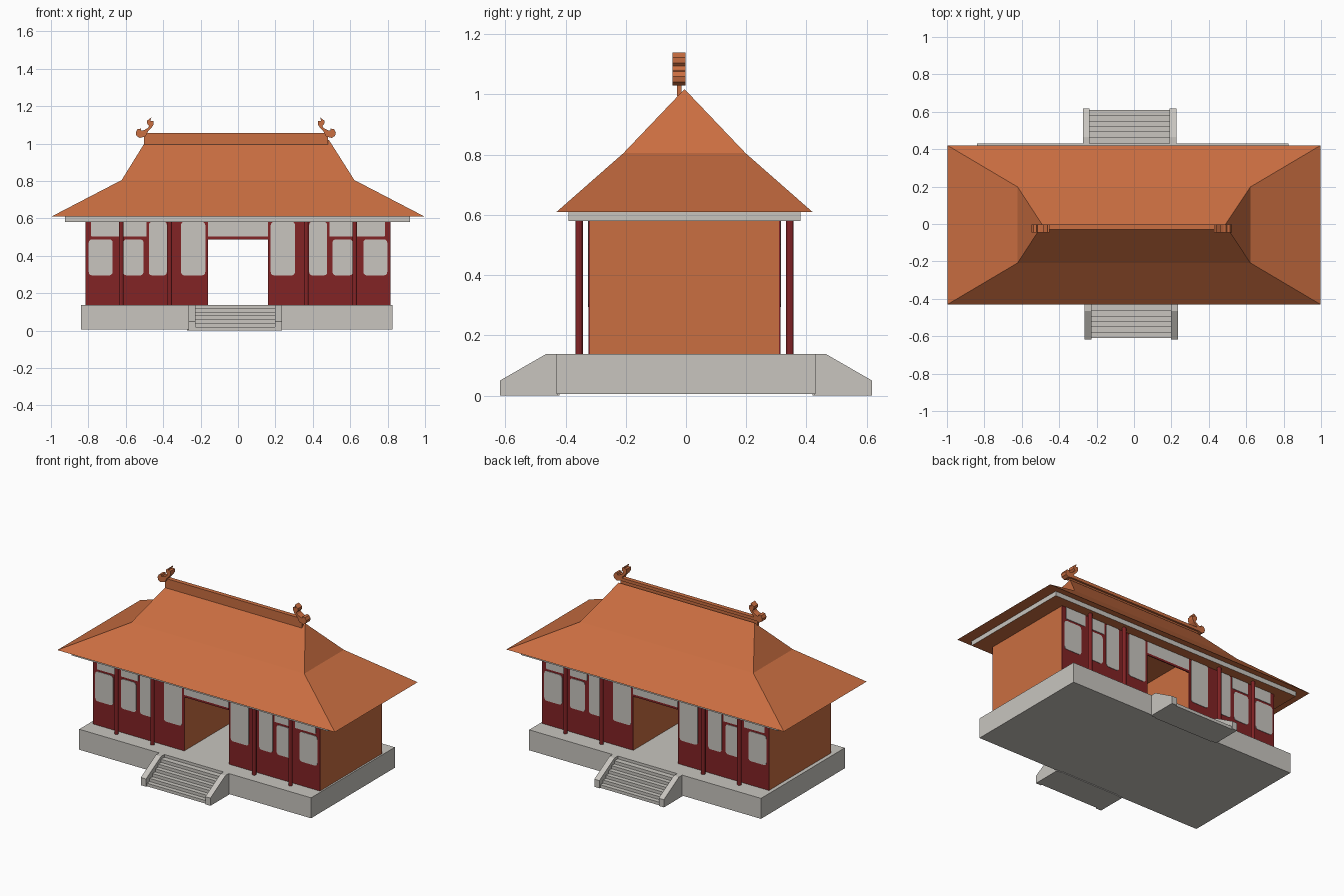
import bpy, bmesh, math
from mathutils import Vector

if "Cube" in bpy.data.objects:
    bpy.data.objects.remove(bpy.data.objects["Cube"])

def lin(r, g, b):
    f = lambda c: (c / 255 / 12.92) if c <= 10 else ((c / 255 + 0.055) / 1.055) ** 2.4
    return (f(r), f(g), f(b), 1)

def material(name, rgb):
    m = bpy.data.materials.new(name)
    m.diffuse_color = lin(*rgb)
    m.use_nodes = True
    m.node_tree.nodes["Principled BSDF"].inputs["Base Color"].default_value = m.diffuse_color
    return m

STONE = material("pale stone grey", (200, 197, 191))
TILE = material("terracotta orange", (202, 110, 65))
RED = material("deep red", (130, 35, 37))
CY = -0.005  # the hall sits slightly forward of the platform centre

def finish(name, bm, *mats):
    bmesh.ops.recalc_face_normals(bm, faces=bm.faces)
    me = bpy.data.meshes.new(name)
    bm.to_mesh(me)
    bm.free()
    ob = bpy.data.objects.new(name, me)
    for m in mats:
        me.materials.append(m)
    bpy.context.collection.objects.link(ob)
    return ob

def prism(name, pts, offset, mat):
    """Extrude a closed outline of 3D points by an offset."""
    bm = bmesh.new()
    face = bm.faces.new([bm.verts.new(p) for p in pts])
    ext = bmesh.ops.extrude_face_region(bm, geom=[face], use_keep_orig=True)
    verts = [g for g in ext["geom"] if isinstance(g, bmesh.types.BMVert)]
    bmesh.ops.translate(bm, verts=verts, vec=Vector(offset))
    return finish(name, bm, mat)

def box(name, x0, x1, y0, y1, z0, z1, mat):
    y0, y1 = sorted((y0, y1))
    return prism(name, [(x0, y0, z0), (x1, y0, z0), (x1, y1, z0), (x0, y1, z0)],
                 (0, 0, z1 - z0), mat)

def panel(name, x0, x1, z0, z1, side, mat, r=0.018):
    """Thin round-cornered window plate on the front (-1) or back (+1) wall."""
    x0, x1 = sorted((x0, x1))
    pts = []
    for cx, cz, a0 in ((x1 - r, z1 - r, 0), (x0 + r, z1 - r, 90),
                       (x0 + r, z0 + r, 180), (x1 - r, z0 + r, 270)):
        for i in range(4):
            a = math.radians(a0 + 30 * i)
            pts.append((cx + r * math.cos(a), CY + side * 0.317, cz + r * math.sin(a)))
    return prism(name, pts, (0, side * 0.004, 0), mat)

# Platform
box("platform", -0.84, 0.826, -0.43, 0.43, 0.005, 0.138, STONE)

# Stairs with sloping side walls, front and back
STEPS = 6
for side, cx, label in ((-1, -0.015, "front"), (1, -0.024, "back")):
    for i in range(STEPS):
        box(f"{label}_step", cx - 0.213, cx + 0.213, side * 0.42,
            side * (0.61 - i * 0.029), 0.02 * i, 0.02 * (i + 1), STONE)
    outline = [(0.425, 0), (0.618, 0), (0.618, 0.05), (0.465, 0.138), (0.425, 0.138)]
    for x in (cx - 0.25, cx + 0.213):
        prism(f"{label}_stair_cheek", [(x, side * y, z) for y, z in outline],
              (0.037, 0, 0), STONE)

# Hall: two blocks with an open passage between them
for s in (-1, 1):
    x0, x1 = sorted((s * 0.16, s * 0.815))
    box("hall_block", x0, x1, CY - 0.314, CY + 0.314, 0.135, 0.585, TILE)
    for side in (-1, 1):
        box("timber_wall", x0, x1, CY + side * 0.313, CY + side * 0.318, 0.135, 0.582, RED)
        # windows and upper panels
        for a, b in ((0.67, 0.798), (0.505, 0.614)):
            panel("window", s * a, s * b, 0.295, 0.488, side, STONE)
        for a, b in ((0.637, 0.785), (0.49, 0.612)):
            panel("upper_panel", s * a, s * b, 0.502, 0.582, side, STONE, 0.004)
        for a, b in ((0.38, 0.477), (0.175, 0.305)):
            panel("tall_window", s * a, s * b, 0.295, 0.582, side, STONE)
        # round columns
        for x in (0.365, 0.625):
            bm = bmesh.new()
            bmesh.ops.create_cone(bm, cap_ends=True, segments=12, radius1=0.0125,
                                  radius2=0.0125, depth=0.45)
            ob = finish("column", bm, RED)
            ob.location = (s * x, CY + side * 0.35, 0.36)

# Lintels over the passage
for side in (-1, 1):
    box("lintel_panel", -0.16, 0.16, CY + side * 0.313, CY + side * 0.319, 0.502, 0.583, STONE)
    box("lintel_rail", -0.16, 0.16, CY + side * 0.313, CY + side * 0.319, 0.488, 0.502, RED)

# Eaves beam: stone sides, tile-coloured underside
beam = box("eaves_beam", -0.925, 0.92, CY - 0.385, CY + 0.385, 0.58, 0.612, STONE)
beam.data.materials.append(TILE)
for p in beam.data.polygons:
    if abs(p.normal.z) > 0.5:
        p.material_index = 1

# Hipped roof: eave, middle break and ridge
bm = bmesh.new()
rings = []
for hx, hy, z in ((0.997, 0.425, 0.61), (0.622, 0.203, 0.805)):
    rings.append([bm.verts.new((sx * hx, CY + sy * hy, z))
                  for sx, sy in ((-1, -1), (1, -1), (1, 1), (-1, 1))])
low, mid = rings
left, right = [bm.verts.new((x, CY, 1.018)) for x in (-0.49, 0.487)]
bm.faces.new(low)
for i in range(4):
    j = (i + 1) % 4
    bm.faces.new((low[i], low[j], mid[j], mid[i]))
bm.faces.new((mid[0], mid[1], right, left))
bm.faces.new((mid[2], mid[3], left, right))
bm.faces.new((mid[1], mid[2], right))
bm.faces.new((mid[3], mid[0], left))
finish("roof", bm, TILE)

# Ridge beam in two layers
box("ridge_base", -0.503, 0.48, -0.03, -0.015, 0.995, 1.04, TILE)
box("ridge_cap", -0.503, 0.48, -0.03, -0.002, 1.036, 1.056, TILE)

# Curled ridge-end ornaments
curl = [(-.495, 1.038), (-.525, 1.03), (-.543, 1.042), (-.547, 1.06), (-.537, 1.077),
        (-.52, 1.08), (-.517, 1.068), (-.502, 1.072), (-.482, 1.083), (-.475, 1.094),
        (-.485, 1.105), (-.486, 1.122), (-.463, 1.14), (-.469, 1.122), (-.452, 1.122),
        (-.452, 1.102), (-.462, 1.084), (-.48, 1.066)]
for s in (1, -1):
    prism("ridge_ornament",
          [(s * (x + 0.012) - 0.012, -0.045, z) for x, z in curl], (0, 0.043, 0), TILE)
